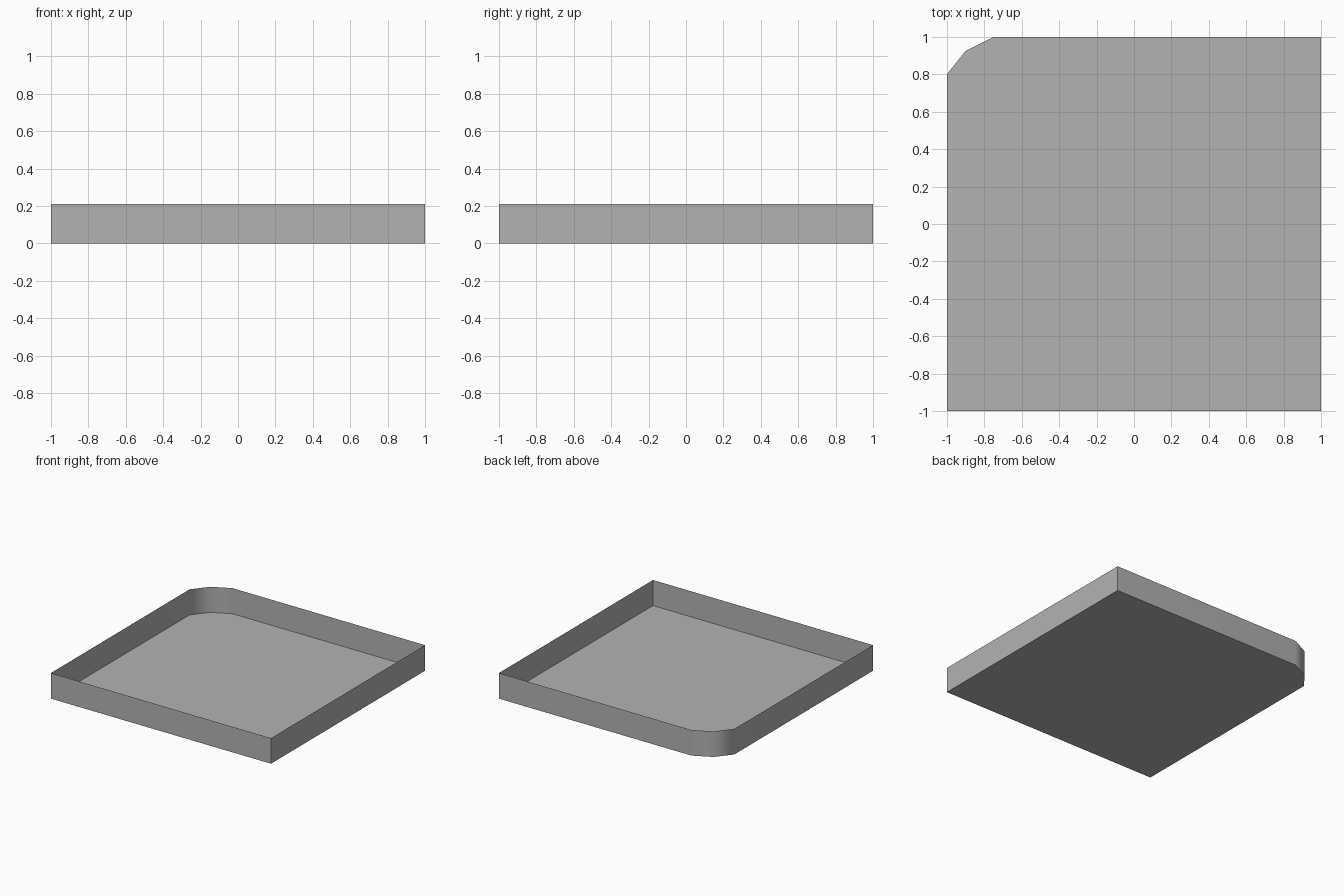
import bpy
import bmesh
from math import radians

cube = bpy.data.objects.get("Cube")
if cube:
    bpy.data.objects.remove(cube, do_unlink=True)

WALL_HEIGHT = 0.21

# Plain grey finish
grey = bpy.data.materials.new("grey")
grey.use_nodes = True
colour = (0.45, 0.45, 0.45, 1)
grey.diffuse_color = colour
grey.node_tree.nodes["Principled BSDF"].inputs["Base Color"].default_value = colour

# Floor outline, square with one rounded back corner
outline = [(-1, -1), (1, -1), (1, 1), (-0.75, 1), (-0.9, 0.925), (-1, 0.8)]

bm = bmesh.new()
floor = bm.faces.new([bm.verts.new((x, y, 0)) for x, y in outline])

# Thin walls raised from the floor edge
walls = bmesh.ops.extrude_edge_only(bm, edges=list(floor.edges))
rim = [v for v in walls["geom"] if isinstance(v, bmesh.types.BMVert)]
bmesh.ops.translate(bm, verts=rim, vec=(0, 0, WALL_HEIGHT))
bmesh.ops.recalc_face_normals(bm, faces=bm.faces)

mesh = bpy.data.meshes.new("tray")
bm.to_mesh(mesh)
bm.free()
mesh.materials.append(grey)
tray = bpy.data.objects.new("tray", mesh)
bpy.context.collection.objects.link(tray)

# Smooth rounded corner, crisp square corners and flat large walls
bpy.ops.object.select_all(action="DESELECT")
tray.select_set(True)
bpy.context.view_layer.objects.active = tray
bpy.ops.object.shade_smooth_by_angle(angle=radians(45))
weighted = tray.modifiers.new("flat_walls", "WEIGHTED_NORMAL")
weighted.keep_sharp = True
